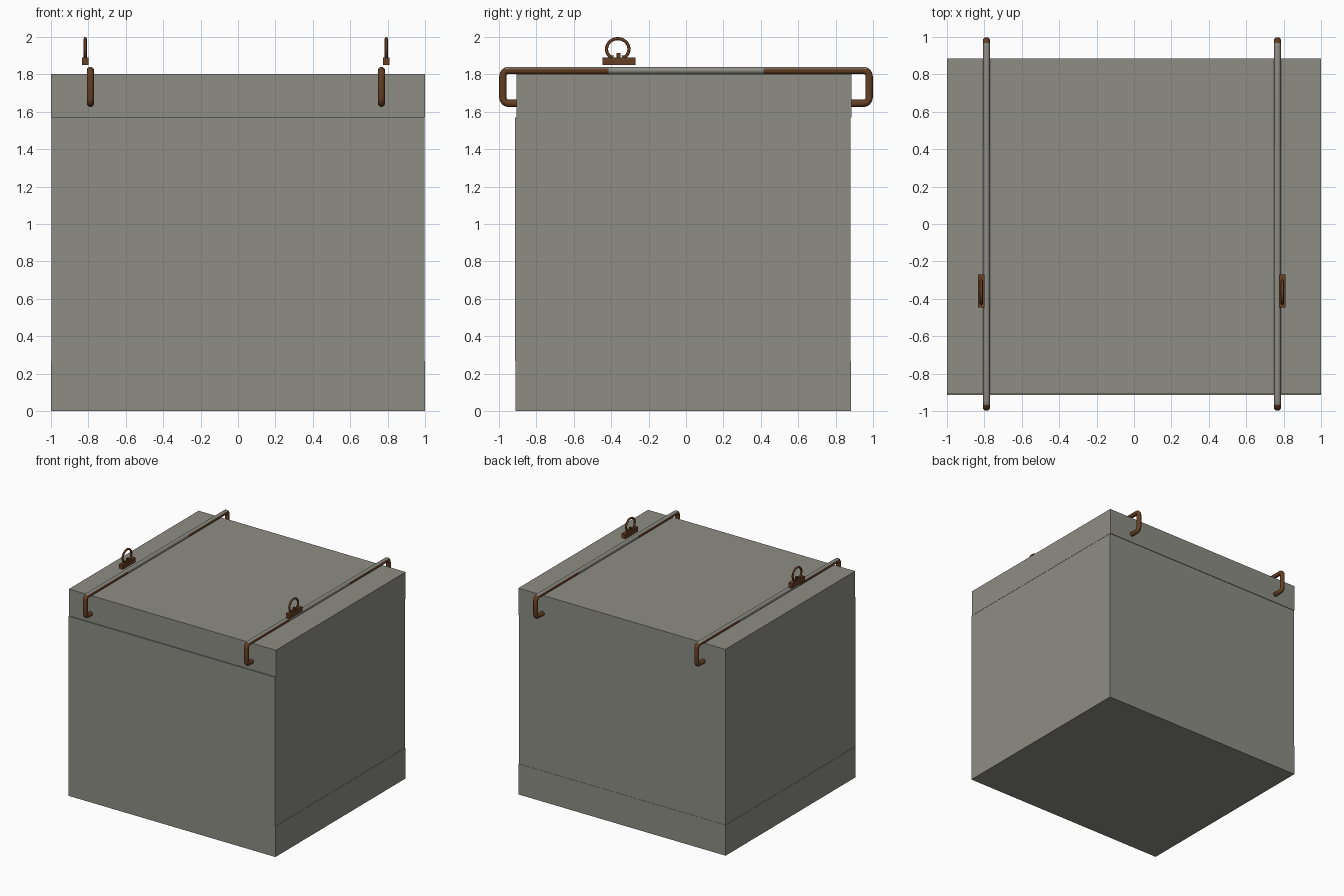
import bpy, bmesh, math
from mathutils import Vector

if "Cube" in bpy.data.objects:
    bpy.data.objects.remove(bpy.data.objects["Cube"])


def material(name, rgb):
    m = bpy.data.materials.new(name)
    m.diffuse_color = (*rgb, 1)
    m.use_nodes = True
    m.node_tree.nodes["Principled BSDF"].inputs["Base Color"].default_value = m.diffuse_color
    return m


GREY = material("weathered_grey", (0.27, 0.27, 0.235))
BROWN = material("rust_brown", (0.13, 0.05, 0.018))


def finish(name, bm, mats, smooth=False):
    bmesh.ops.recalc_face_normals(bm, faces=bm.faces[:])
    me = bpy.data.meshes.new(name)
    bm.to_mesh(me)
    bm.free()
    for m in mats:
        me.materials.append(m)
    ob = bpy.data.objects.new(name, me)
    bpy.context.collection.objects.link(ob)
    if smooth:
        bpy.ops.object.select_all(action='DESELECT')
        ob.select_set(True)
        bpy.context.view_layer.objects.active = ob
        bpy.ops.object.shade_smooth_by_angle(angle=math.radians(50))
    return ob


def box(name, lo, hi, mat):
    bm = bmesh.new()
    bmesh.ops.create_cube(bm, size=1)
    for v in bm.verts:
        v.co = Vector([lo[i] + (v.co[i] + 0.5) * (hi[i] - lo[i]) for i in range(3)])
    return finish(name, bm, [mat])


def sweep(name, x, path, r, sides, mats, rule=None):
    """Round bar following a path of (y, z) points in the plane at x."""
    bm = bmesh.new()
    pts = [Vector(p) for p in path]
    rings = []
    for i, p in enumerate(pts):
        t = (pts[min(i + 1, len(pts) - 1)] - pts[max(i - 1, 0)]).normalized()
        n = Vector((-t.y, t.x))
        ring = []
        for k in range(sides):
            a = math.tau * k / sides
            q = p + n * (r * math.sin(a))
            ring.append(bm.verts.new((x + r * math.cos(a), q.x, q.y)))
        rings.append(ring)
    for a, b in zip(rings, rings[1:]):
        for k in range(sides):
            j = (k + 1) % sides
            bm.faces.new((a[k], a[j], b[j], b[k]))
    bm.faces.new(rings[0])
    bm.faces.new(rings[-1])
    bmesh.ops.recalc_face_normals(bm, faces=bm.faces[:])
    if rule:
        for f in bm.faces:
            f.material_index = rule(f)
    return finish(name, bm, mats, True)


# crate: plinth, body and lid
box("base_band", (-1, -0.912, 0), (1, 0.882, 0.268), GREY)
box("crate_body", (-0.998, -0.915, 0.268), (0.998, 0.88, 1.57), GREY)
box("lid", (-1, -0.905, 1.57), (1, 0.885, 1.803), GREY)

# clamp bar path: hook, long top run, hook, with rounded corners
half = [(0.415, 1.821), (0.7, 1.821)]
for cz, start in ((1.791, 90), (1.675, 0)):
    for s in range(5):
        a = math.radians(start - 22.5 * s)
        half.append((0.949 + 0.03 * math.cos(a), cz + 0.03 * math.sin(a)))
half.append((0.882, 1.645))
bar_path = [(-y, z) for y, z in reversed(half)] + half


def bar_colour(f):
    # bare grey along the top and middle, rust on the lower sides and hooks
    c = f.calc_center_median()
    if abs(c.y) < 0.4:
        return 0
    return 0 if f.normal.z > 0.35 and abs(c.y) < 0.972 and c.z > 1.8 else 1


# ring path: open loop with small feet turned outward
ring_path = [(-0.405, 1.893), (-0.39, 1.893)]
for s in range(25):
    a = math.radians(240 - 300 * s / 24)
    ring_path.append((-0.365 + 0.06 * math.cos(a), 1.935 + 0.056 * math.sin(a)))
ring_path += [(-0.34, 1.893), (-0.325, 1.893)]

for side, bar_x, ring_x in (("left", -0.789, -0.817), ("right", 0.767, 0.793)):
    sweep(side + "_clamp_bar", bar_x, bar_path, 0.0195, 12, [GREY, BROWN], bar_colour)
    box(side + "_ring_base", (ring_x - 0.018, -0.447, 1.85),
        (ring_x + 0.018, -0.27, 1.89), BROWN)
    sweep(side + "_ring", ring_x, ring_path, 0.0085, 8, [BROWN])
    box(side + "_ring_post", (ring_x - 0.007, -0.372, 1.888),
        (ring_x + 0.007, -0.35, 1.915), BROWN)
